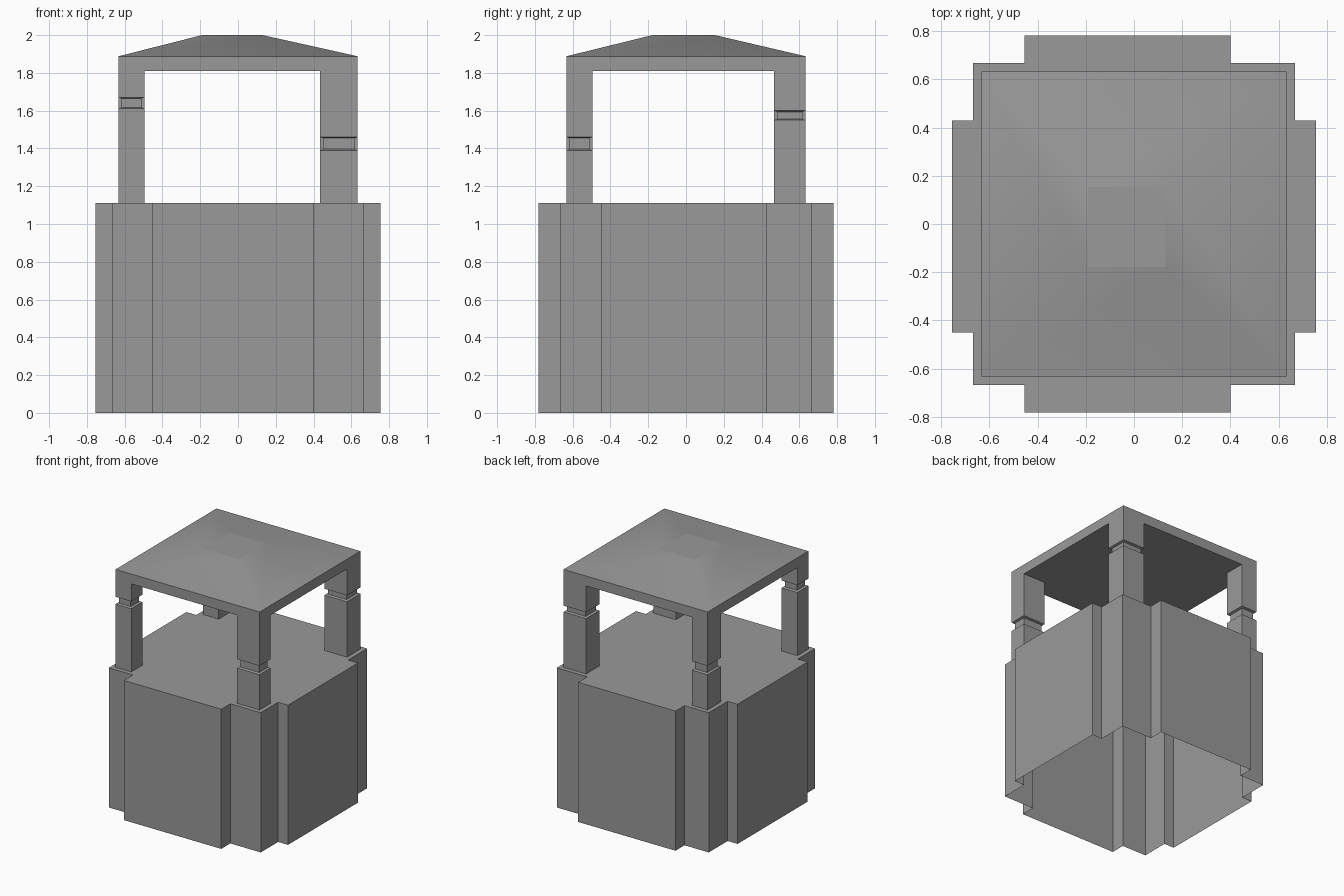
import bpy, bmesh

if "Cube" in bpy.data.objects:
    bpy.data.objects.remove(bpy.data.objects["Cube"])

# Dark grey stone
stone = bpy.data.materials.new("dark_stone")
stone.diffuse_color = (0.32, 0.32, 0.32, 1)
stone.use_nodes = True
stone.node_tree.nodes["Principled BSDF"].inputs["Base Color"].default_value = stone.diffuse_color


def rect(x0, x1, y0, y1, inset=0.0):
    return [(x0 + inset, y0 + inset), (x1 - inset, y0 + inset),
            (x1 - inset, y1 - inset), (x0 + inset, y1 - inset)]


def loft(name, rings, cap_bottom=True, cap_top=True):
    """Skin a stack of (outline, z) rings with the same point count."""
    bm = bmesh.new()
    loops = [[bm.verts.new((x, y, z)) for x, y in pts] for pts, z in rings]
    n = len(loops[0])
    for a, b in zip(loops, loops[1:]):
        for i in range(n):
            j = (i + 1) % n
            bm.faces.new((a[i], a[j], b[j], b[i]))
    if cap_bottom:
        bm.faces.new(loops[0][::-1])
    if cap_top:
        bm.faces.new(loops[-1])
    mesh = bpy.data.meshes.new(name)
    bm.to_mesh(mesh)
    bm.free()
    mesh.materials.append(stone)
    obj = bpy.data.objects.new(name, mesh)
    bpy.context.collection.objects.link(obj)
    return obj


# Base: hollow shell with a projecting panel on each side, open underneath
C, PX, PY = 0.668, 0.755, 0.782          # core and panel half sizes
L, R, F, B = -0.455, 0.40, -0.45, 0.43   # panel ends
outline = [(-C, -C), (L, -C), (L, -PY), (R, -PY), (R, -C), (C, -C),
           (C, F), (PX, F), (PX, B), (C, B), (C, C),
           (R, C), (R, PY), (L, PY), (L, C), (-C, C),
           (-C, B), (-PX, B), (-PX, F), (-C, F)]
BASE_TOP, EAVE_BOTTOM, EAVE_TOP = 1.11, 1.81, 1.888
loft("base", [(outline, 0), (outline, BASE_TOP)], cap_bottom=False)

# Corner posts, each with a narrow neck groove at its own height
E = 0.633                                # eave and post outer half size
XL, XR = (-E, -0.495), (0.435, E)
YF, YB = (-E, -0.495), (0.465, E)
posts = {
    "front_left_post": (XL, YF, 1.612, 1.67),
    "front_right_post": (XR, YF, 1.39, 1.46),
    "back_right_post": (XR, YB, 1.55, 1.60),
    "back_left_post": (XL, YB, 1.39, 1.46),
}
for name, (xs, ys, g0, g1) in posts.items():
    full, neck = rect(*xs, *ys), rect(*xs, *ys, inset=0.017)
    loft(name, [(full, BASE_TOP), (full, g0), (neck, g0 + 0.006),
                (neck, g1 - 0.006), (full, g1), (full, EAVE_BOTTOM)],
         cap_bottom=False, cap_top=False)

# Roof: thin eave slab with blended slopes rising to a flat, off-centre top
eave = rect(-E, E, -E, E)
roof = loft("roof", [(eave, EAVE_BOTTOM), (eave, EAVE_TOP),
                     (rect(-0.19, 0.13, -0.178, 0.153), 2.0)])
bpy.context.view_layer.objects.active = roof
roof.select_set(True)
bpy.ops.object.shade_smooth_by_angle(angle=0.52)
roof.data.polygons[-1].use_smooth = False
